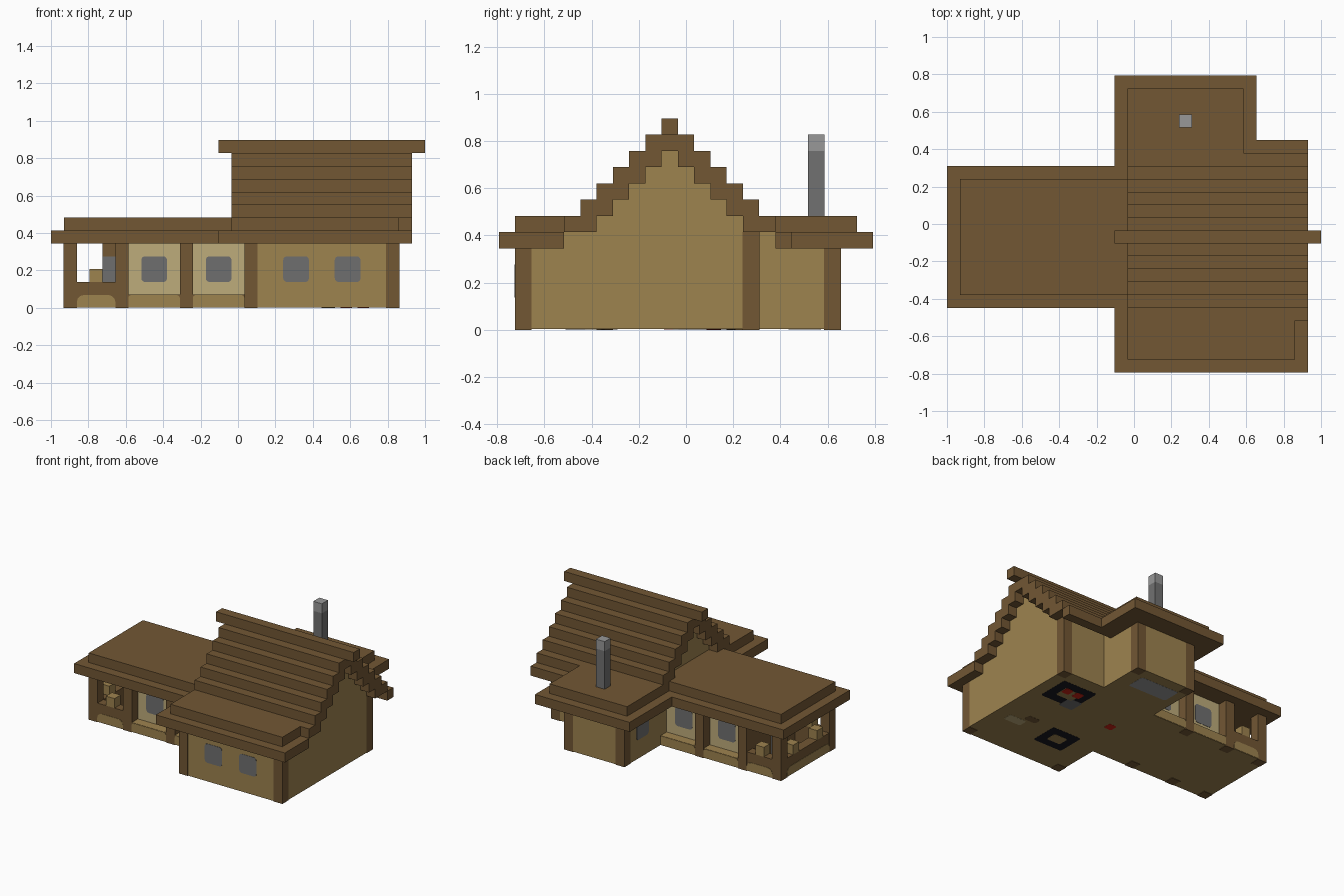
import bpy, bmesh
from mathutils import Vector

U = 2 / 29                      # one building block
OFFSET = Vector((14.5, 11.5, 0))

cube = bpy.data.objects.get("Cube")
if cube:
    bpy.data.objects.remove(cube)


def material(name, rgb):
    m = bpy.data.materials.new(name)
    m.use_nodes = True
    col = [((c / 255 + 0.055) / 1.055) ** 2.4 for c in rgb] + [1]
    m.diffuse_color = col
    m.node_tree.nodes["Principled BSDF"].inputs["Base Color"].default_value = col
    return m


WOOD = material("dark wood", (114, 87, 52))
OCHRE = material("ochre plaster", (158, 131, 79))
CREAM = material("pale panel", (190, 172, 123))
GLASS = material("grey glass", (111, 111, 111))
STONE = material("chimney stone", (113, 113, 113))
CAP = material("chimney cap", (152, 152, 152))
BLACK = material("black", (24, 24, 32))
RED = material("red", (200, 35, 20))


def add_box(bm, x0, x1, y0, y1, z0, z1):
    geo = bmesh.ops.create_cube(bm, size=1)
    lo, hi = Vector((x0, y0, z0)), Vector((x1, y1, z1))
    for v in geo["verts"]:
        v.co = ((lo + hi) / 2 + v.co * (hi - lo) - OFFSET) * U


def finish(name, bm, mat):
    me = bpy.data.meshes.new(name)
    bm.to_mesh(me)
    bm.free()
    me.materials.append(mat)
    ob = bpy.data.objects.new(name, me)
    bpy.context.collection.objects.link(ob)


def boxes(name, mat, *items):
    """Boxes given as x0, x1, y0, y1, z0, z1 in blocks."""
    bm = bmesh.new()
    for b in items:
        add_box(bm, *b)
    finish(name, bm, mat)


def rounded(name, mat, b, axis, radius=0.3, top_only=False):
    """Thin plate with rounded corners; axis is its thin direction."""
    bm = bmesh.new()
    add_box(bm, *b)
    mid = (b[4] + b[5]) / 2 * U
    edges = []
    for e in bm.edges:
        d = e.verts[0].co - e.verts[1].co
        along = all(abs(d[i]) < 1e-6 for i in range(3) if i != axis)
        if along and (not top_only or e.verts[0].co.z > mid):
            edges.append(e)
    bmesh.ops.bevel(bm, geom=edges, offset=radius * U, segments=3,
                    profile=0.5, affect='EDGES')
    finish(name, bm, mat)


T, F, E = 0.03, 0.08, 0.015     # plate, floor top, post relief

# Floor under every part
FLOOR = 0.04
boxes("floor", OCHRE, (15, 27, 1, 16, FLOOR, F), (15, 22, 16, 21, FLOOR, F),
      (1, 15, 6, 15, FLOOR, F))

# Main house and stepped gable core
boxes("main_walls", OCHRE, (15, 27, 1, 16, F, 5), (15, 27, 4, 16, 5, 6))
boxes("gable_steps", OCHRE,
      *[(15, 27, 6 + i, 15 - i, 6 + i, 7 + i) for i in range(5)])
boxes("back_wing_walls", OCHRE, (15, 22, 16, 21, F, 6))
boxes("back_wing_top_wall", OCHRE, (21, 22, 16, 17, 5, 6))


def post(name, x, y, top=5):
    boxes(name, WOOD, (x - E, x + 1 + E, y - E, y + 1 + E, 0, top))


for i, (x, y, top) in enumerate([(15, 1, 5), (26, 1, 5), (26, 15, 6),
                                 (21, 20, 5), (15, 20, 5)]):
    post(f"corner_post_{i}", x, y, top)

# Main house windows
for x in (18, 22):
    rounded(f"front_window_{x}", GLASS, (x, x + 2, 1 - T, 1, 2, 4), 1)
rounded("back_wing_window", GLASS, (15 - T, 15, 17, 19, 2, 4), 0)

# Glazed side wing
boxes("wing_panels", CREAM, (6, 15, 7, 14, F, 5))
for side, (y, face, out) in {"front": (6, 7, -1), "back": (14, 14, 1)}.items():
    outer = 6 if out < 0 else 15
    skin = sorted((outer, outer + out * T))
    pane = sorted((face, face + out * T))
    for x in (6, 11):
        boxes(f"{side}_sill_block_{x}", WOOD, (x, x + 4, y, y + 1, F, 0.98))
        rounded(f"{side}_sill_panel_{x}", OCHRE,
                (x, x + 4, *skin, F, 1), 1, 0.25, True)
        boxes(f"{side}_sill_top_{x}", OCHRE, (x, x + 4, y, y + 1, 0.98, 1.03))
        rounded(f"{side}_wing_window_{x}", GLASS,
                (x + 1, x + 3, *pane, 2, 4), 1)
    for x in (1, 5, 10):
        post(f"{side}_wing_post_{x}", x, y)
    # Porch rail, arched panel and small block on the rail
    boxes(f"{side}_porch_rail", WOOD, (2, 5, y, y + 1, F, 2))
    rounded(f"{side}_porch_arch", OCHRE, (2, 5, *skin, F, 1), 1, 0.55, True)
    boxes(f"{side}_rail_block", OCHRE, (3, 4, y, y + 1, 2, 3))

# Open porch end
boxes("end_porch_rail", WOOD, (1, 2, 7, 14, F, 2))
rounded("end_porch_arch", OCHRE, (1 - T, 1, 7, 14, F, 1), 0, 0.55, True)
for y in (8, 12):
    boxes(f"end_rail_block_{y}", OCHRE, (1, 2, y, y + 1, 2, 3))
boxes("porch_door_glass", GLASS, (4, 5, 10, 11, F, 4))
boxes("porch_door_lintel", WOOD, (4, 5, 10, 11, 4, 5))
boxes("porch_inner_wall", WOOD, (5, 6, 7, 14, F, 5))

# Flat roofs in two tiers
boxes("wing_roof_lower", WOOD, (0, 15, 5, 16, 5, 6))
boxes("wing_roof_upper", WOOD, (1, 15, 6, 15, 6, 7))
boxes("front_roof_lower", WOOD, (13, 28, 0, 4, 5, 6), (13, 15, 4, 5, 5, 6))
boxes("front_roof_upper", WOOD, (14, 27, 1, 4, 6, 7))
boxes("back_roof_lower", WOOD, (13, 24, 17, 23, 5, 6), (13, 15, 16, 17, 5, 6))
boxes("back_roof_upper", WOOD, (14, 23, 17, 22, 6, 7))
boxes("back_eave", WOOD, (24, 28, 17, 18, 5, 6))

# Stepped gable roof, mirrored about the ridge
for i in range(5):
    boxes(f"roof_step_{i}", WOOD, (14, 28, 4 + i, 6 + i, 6 + i, 7 + i),
          (14, 28, 15 - i, 17 - i, 6 + i, 7 + i))
boxes("roof_crown", WOOD, (14, 28, 9, 12, 11, 12))
boxes("roof_ridge", WOOD, (13, 29, 10, 11, 12, 13))

# Chimney
boxes("chimney", STONE, (18, 19, 19, 20, 7, 11))
boxes("chimney_cap", CAP, (18, 19, 19, 20, 11, 12))


# Coloured inlays on the underside
def inlay(name, mat, x, y, w, d, layer=1):
    low = FLOOR * (1 - layer / 3)
    rounded(name, mat, (x - w / 2, x + w / 2, y - d / 2, y + d / 2,
                        low, F), 2, 0.2)


inlay("rug_a", BLACK, 23.7, 12.8, 4, 3.5)
inlay("rug_a_centre", OCHRE, 23.7, 12.8, 2, 1.5, 2)
for x in (22.9, 24.2):
    inlay(f"red_seat_{x:.0f}", RED, x, 13.2, 0.9, 0.9, 3)
inlay("grey_table", STONE, 22.4, 11.5, 1.6, 1.6, 2)
inlay("rug_b", BLACK, 19.1, 5.6, 3.4, 3)
inlay("rug_b_centre", OCHRE, 19.1, 5.6, 1.6, 1.2, 2)
inlay("red_seat_single", RED, 16.7, 10.6, 0.9, 0.9)
inlay("grey_slab", CAP, 18.2, 18.8, 4.5, 2)
inlay("pale_tile", CREAM, 24.5, 5.8, 2, 1)
inlay("wood_tile", WOOD, 23.3, 6.9, 1.4, 0.8)
